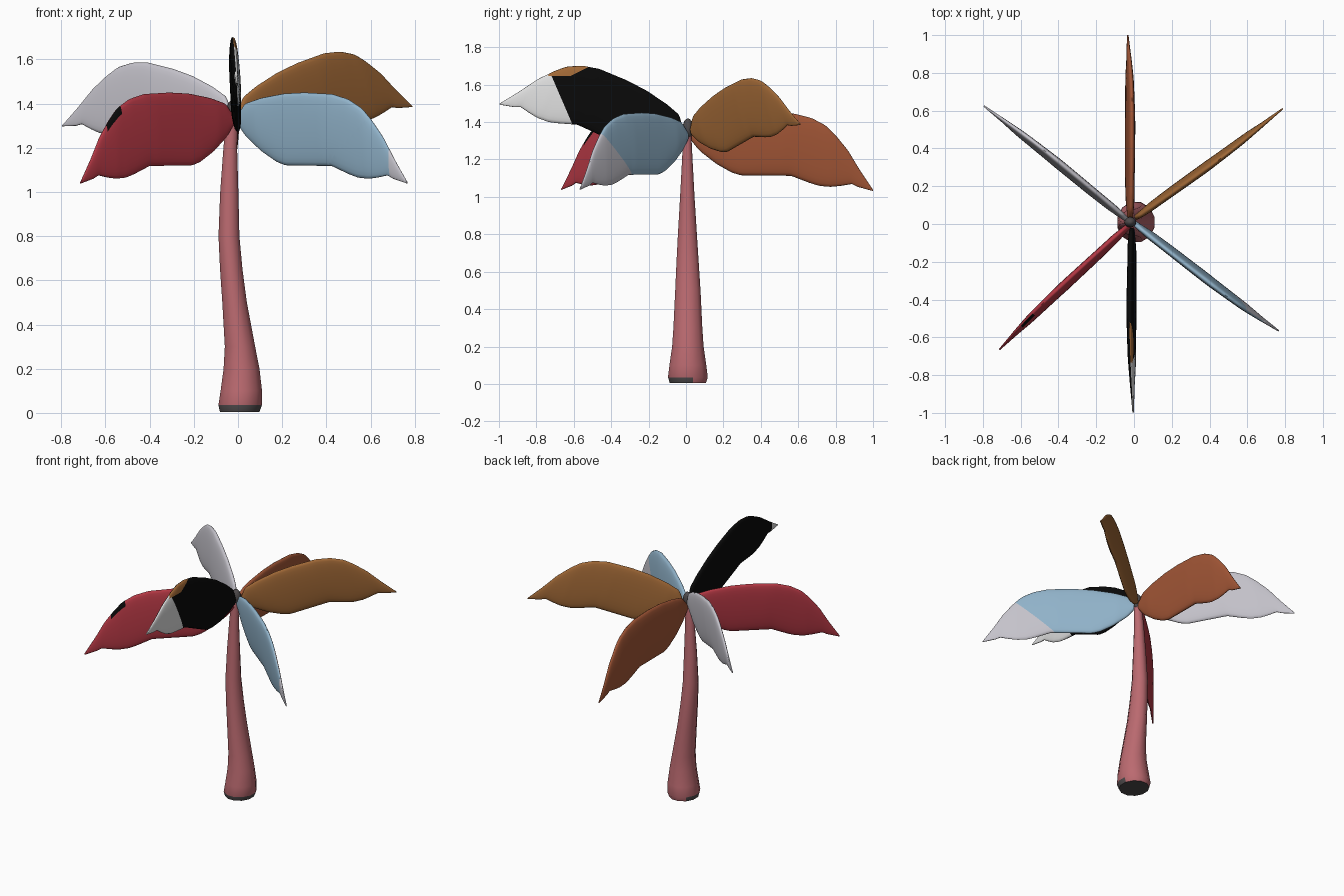
import bpy, bmesh, math
from mathutils import Matrix, Vector

if "Cube" in bpy.data.objects:
    bpy.data.objects.remove(bpy.data.objects["Cube"])

def lin(c):
    return c / 12.92 if c <= 0.04045 else ((c + 0.055) / 1.055) ** 2.4

def mat(name, r, g, b):
    m = bpy.data.materials.new(name)
    m.diffuse_color = (lin(r / 255), lin(g / 255), lin(b / 255), 1)
    m.use_nodes = True
    m.node_tree.nodes["Principled BSDF"].inputs["Base Color"].default_value = m.diffuse_color
    return m

PINK = mat("trunk_pink", 187, 106, 112)
DARK = mat("dark_grey", 78, 74, 75)
RED = mat("red", 180, 56, 68)
BLUE = mat("pale_blue", 146, 180, 203)
GREY = mat("light_grey", 198, 196, 204)
WHITE = mat("white", 222, 222, 222)
BLACK = mat("black", 9, 9, 9)
OCHRE = mat("ochre", 160, 104, 54)
RUST = mat("rust", 162, 86, 54)

def finish(bm, name, mats, loc=(0, 0, 0), angle=50):
    bmesh.ops.recalc_face_normals(bm, faces=bm.faces)
    me = bpy.data.meshes.new(name)
    bm.to_mesh(me)
    bm.free()
    ob = bpy.data.objects.new(name, me)
    ob.location = loc
    bpy.context.collection.objects.link(ob)
    for m in mats:
        me.materials.append(m)
    bpy.ops.object.select_all(action='DESELECT')
    ob.select_set(True)
    bpy.context.view_layer.objects.active = ob
    bpy.ops.object.shade_smooth_by_angle(angle=math.radians(angle))
    return ob

def loft(bm, rings):
    """Skin a list of point rings and cap both ends."""
    vs = [[bm.verts.new(p) for p in ring] for ring in rings]
    n = len(vs[0])
    for a, b in zip(vs, vs[1:]):
        for i in range(n):
            j = (i + 1) % n
            bm.faces.new((a[i], a[j], b[j], b[i]))
    bm.faces.new(vs[0])
    bm.faces.new(vs[-1])

def lerp(pts, x):
    for (x0, y0), (x1, y1) in zip(pts, pts[1:]):
        if x <= x1:
            return y0 + (y1 - y0) * (x - x0) / (x1 - x0)
    return pts[-1][1]

# Trunk: z, x min, x max, y min, y max
SECTIONS = [(0.005, -.085, .10, -.09, .11), (.035, -.092, .112, -.10, .12),
            (.10, -.082, .112, -.092, .112), (.20, -.068, .10, -.077, .097),
            (.30, -.062, .08, -.07, .09), (.50, -.073, .042, -.06, .08),
            (.65, -.083, .022, -.053, .07), (.80, -.09, .008, -.045, .06),
            (1.0, -.082, .003, -.033, .047), (1.2, -.067, -.003, -.022, .036),
            (1.32, -.055, .0, -.016, .03), (1.39, -.042, .0, -.012, .026)]
bm = bmesh.new()
rings = []
for z, x0, x1, y0, y1 in SECTIONS:
    rings.append([((x0 + x1) / 2 + (x1 - x0) / 2 * math.cos(math.tau * (i + .5) / 12),
                   (y0 + y1) / 2 + (y1 - y0) / 2 * math.sin(math.tau * (i + .5) / 12), z)
                  for i in range(12)])
loft(bm, rings)
for f in bm.faces:
    c = f.calc_center_median()
    # dark foot, except on the back right
    f.material_index = 1 if c.z < .03 and c.x * .5 + c.y < .07 else 0
finish(bm, "trunk", [PINK, DARK])

# Crown knot where the leaves meet
bm = bmesh.new()
bmesh.ops.create_uvsphere(bm, u_segments=12, v_segments=8, radius=1,
                          matrix=Matrix.Diagonal((.032, .028, .055, 1)))
finish(bm, "crown_knot", [DARK], (-.02, .01, 1.365))

# Leaf outline: distance from the crown, height relative to the crown
TOP = [(.02, -.03), (.06, .02), (.15, .045), (.28, .065), (.4, .07), (.56, .063),
       (.65, .04), (.725, 0), (.775, -.05), (.84, -.13), (.9, -.23), (.97, -.335)]
LOW = [(.02, -.08), (.06, -.13), (.15, -.2), (.23, -.245), (.28, -.26), (.54, -.262),
       (.64, -.3), (.69, -.315), (.75, -.32), (.8, -.315), (.86, -.305), (.89, -.32),
       (.97, -.342)]
THICK = [(.02, .014), (.12, .022), (.5, .025), (.75, .019), (.97, .004)]

def leaf(name, tip, tilt, scale, lift, mats, cuts=(), rule=None):
    """Lens-shaped upright blade; rule(r, z, v) picks the colour slot."""
    bm = bmesh.new()
    rings = []
    for s in range(61):
        r = .02 + .95 * s / 60
        t, b, w = lerp(TOP, r), lerp(LOW, r), lerp(THICK, r)
        ring = []
        for k in range(28):
            a = math.tau * k / 28
            sn = math.sin(a)
            ring.append((r, math.copysign(abs(sn) ** .75, sn) * w,
                         (t + b) / 2 + (t - b) / 2 * math.cos(a)))
        rings.append(ring)
    loft(bm, rings)
    bm.transform(Matrix.Scale(scale, 4) @ Matrix.Rotation(-math.radians(tilt), 4, 'Y'))
    bm.transform(Matrix.Translation((0, 0, 1.38 + lift)))
    # clean colour borders: cut lines through two points (r, z)
    for r0, z0, r1, z1 in cuts:
        bmesh.ops.bisect_plane(bm, geom=bm.verts[:] + bm.edges[:] + bm.faces[:],
                               plane_co=(r0, 0, z0), plane_no=(z1 - z0, 0, r0 - r1))
    if rule:
        for f in bm.faces:
            c = f.calc_center_median()
            f.material_index = rule(c.x, c.z, c.y)
    for v in bm.verts:  # slight sideways lean
        v.co.y -= .06 * (v.co.z - 1.42)
    heading = math.atan2(tip[1] - .01, tip[0] + .015)
    bm.transform(Matrix.Rotation(heading, 4, 'Z'))
    finish(bm, name, mats, (-.015, .01, 0), 60)

def blue_rule(r, z, v):
    edge = .52 + (z - 1.12) * 1.14 if v > 0 else .875
    return 1 if r > edge else 0

def black_rule(r, z, v):
    if v < 0:
        return 1 if r > .93 else 0
    if z > 1.645 and z > 1.70 - .5 * (r - .52) and r < .75:
        return 2
    return 1 if r > .61 + (z - 1.37) * .43 else 0

def red_rule(r, z, v):
    return 1 if v > 0 and .71 < r < .80 and z > 1.38 + lerp(TOP, r) - .03 else 0

leaf("back_leaf", (-.01, 1), 0, 1.02, 0, [RUST])
leaf("back_right_leaf", (.79, .61), 19, .975, .012, [OCHRE])
leaf("front_right_leaf", (.76, -.59), 0, 1, 0, [BLUE, GREY],
     [(.52, 1.12, .748, 1.32), (.875, 1, .875, 1.4)], blue_rule)
leaf("front_leaf", (0, -1), 25, .985, .015, [BLACK, WHITE, OCHRE],
     [(.61, 1.37, .739, 1.67), (.93, 1, .93, 2), (.52, 1.70, .63, 1.645),
      (.5, 1.645, .8, 1.645)], black_rule)
leaf("front_left_leaf", (-.73, -.65), 0, 1, 0, [RED, BLACK],
     [(.71, 1, .71, 2), (.80, 1, .80, 2)], red_rule)
leaf("back_left_leaf", (-.79, .63), 13.5, .97, .02, [GREY])
